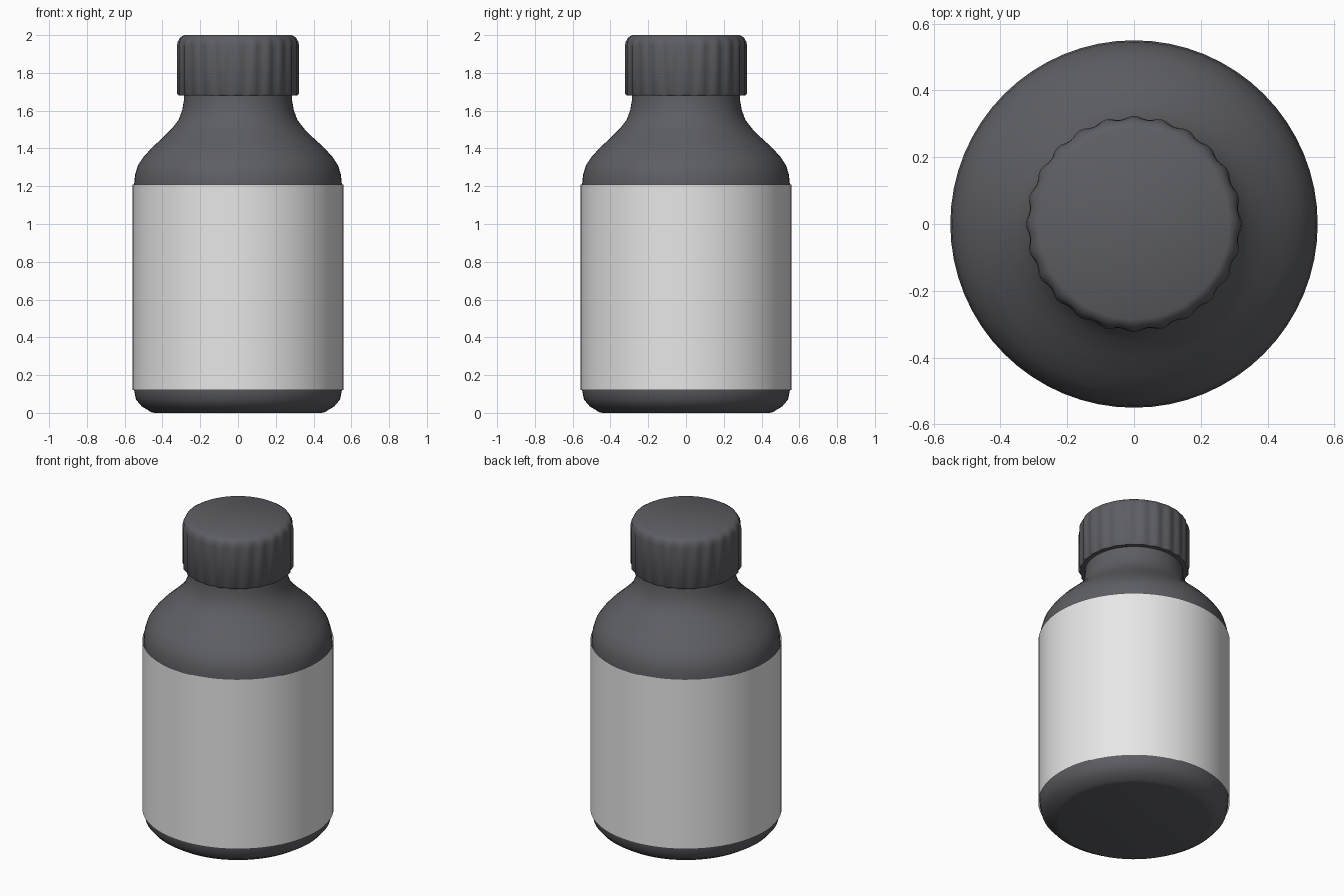
import bpy, bmesh, math

cube = bpy.data.objects.get("Cube")
if cube:
    bpy.data.objects.remove(cube, do_unlink=True)


def material(name, rgb):
    mat = bpy.data.materials.new(name)
    mat.use_nodes = True
    mat.diffuse_color = (*rgb, 1)
    mat.node_tree.nodes["Principled BSDF"].inputs["Base Color"].default_value = (*rgb, 1)
    return mat


def lathe(name, profile, segments, mat, closed=True, flutes=0):
    """Turn (radius, height, flute depth) rings around the z axis."""
    bm = bmesh.new()
    rings = []
    for radius, z, depth in profile:
        ring = []
        for i in range(segments):
            a = math.tau * i / segments
            r = radius + depth * math.cos(flutes * a)
            ring.append(bm.verts.new((r * math.cos(a), r * math.sin(a), z)))
        rings.append(ring)
    for low, high in zip(rings, rings[1:]):
        for i in range(segments):
            j = (i + 1) % segments
            bm.faces.new((low[i], low[j], high[j], high[i]))
    if closed:
        bm.faces.new(rings[0][::-1])
        bm.faces.new(rings[-1])
    mesh = bpy.data.meshes.new(name)
    bm.to_mesh(mesh)
    bm.free()
    mesh.materials.append(mat)
    obj = bpy.data.objects.new(name, mesh)
    bpy.context.collection.objects.link(obj)
    bpy.ops.object.select_all(action="DESELECT")
    obj.select_set(True)
    bpy.context.view_layer.objects.active = obj
    bpy.ops.object.shade_smooth_by_angle(angle=math.radians(45))
    return obj


dark = material("charcoal plastic", (0.11, 0.112, 0.126))
paper = material("white label", (0.8, 0.8, 0.8))

# Bottle: rounded base, straight wall, sloping shoulder and neck
bottle = [(0.44, 0), (0.46, 0.004), (0.51, 0.035), (0.54, 0.07), (0.55, 0.12),
          (0.55, 1.21), (0.545, 1.26), (0.53, 1.31), (0.5, 1.355), (0.455, 1.405),
          (0.4, 1.455), (0.35, 1.505), (0.315, 1.55), (0.296, 1.6),
          (0.287, 1.65), (0.285, 1.7)]
lathe("bottle_body", [(r, z, 0) for r, z in bottle], 64, dark)

# Label: thin open sleeve around the wall
lathe("label_sleeve", [(0.558, 0.12, 0), (0.558, 1.21, 0)], 64, paper, closed=False)

# Cap: fluted side that fades into a rounded top edge
cap = [(0.27, 1.68, 0), (0.312, 1.68, 0.002), (0.319, 1.69, 0.005),
       (0.319, 1.94, 0.005), (0.316, 1.965, 0.003), (0.305, 1.988, 0.001),
       (0.285, 2.0, 0)]
lathe("screw_cap", cap, 144, dark, flutes=24)
